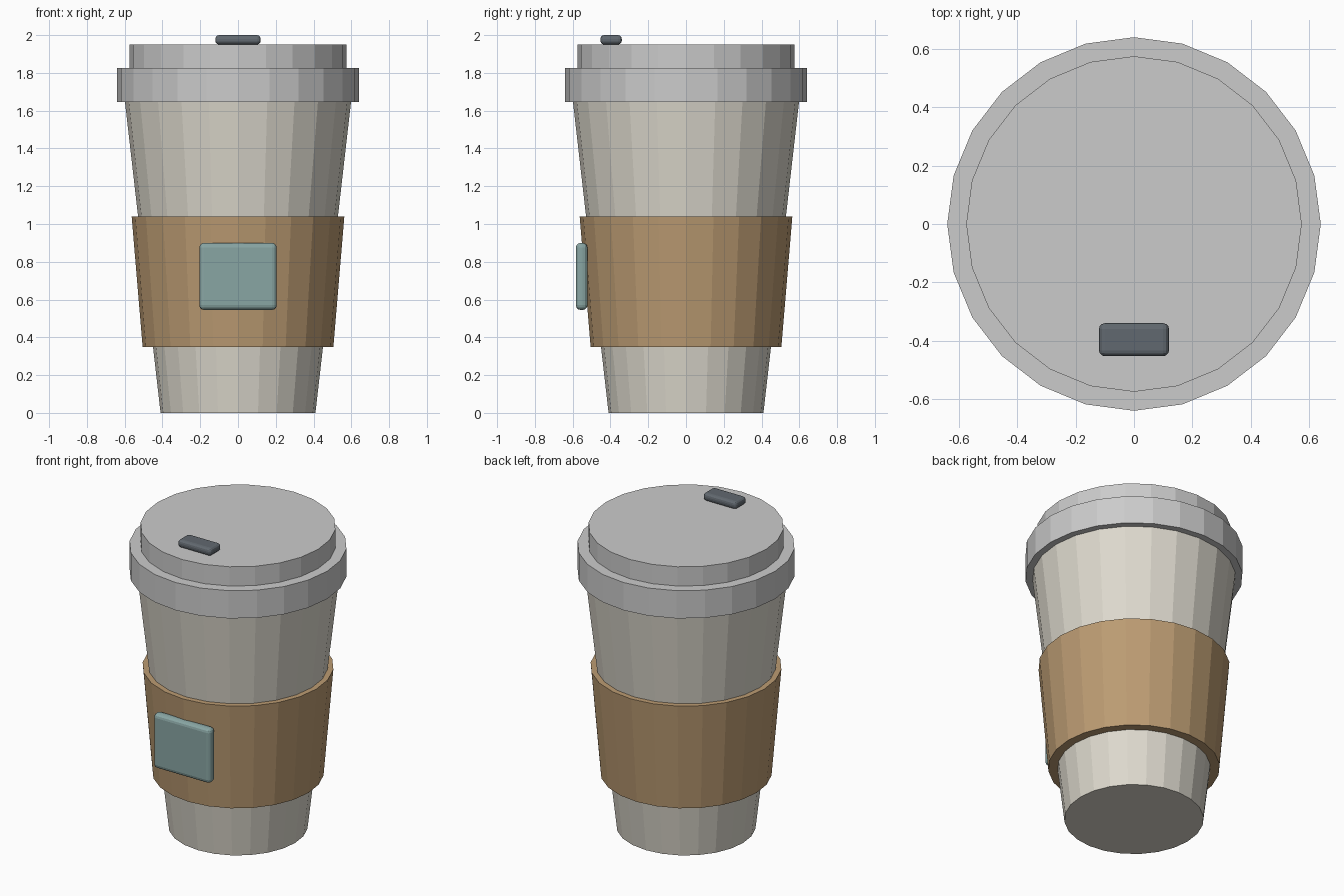
import bpy

if "Cube" in bpy.data.objects:
    bpy.data.objects.remove(bpy.data.objects["Cube"])

SIDES = 24


def paint(obj, name, color):
    mat = bpy.data.materials.get(name) or bpy.data.materials.new(name)
    mat.diffuse_color = (*color, 1)
    mat.use_nodes = True
    mat.node_tree.nodes["Principled BSDF"].inputs["Base Color"].default_value = mat.diffuse_color
    obj.data.materials.append(mat)


def frustum(name, r_low, r_high, z0, z1):
    bpy.ops.mesh.primitive_cone_add(vertices=SIDES, radius1=r_low, radius2=r_high,
                                    depth=z1 - z0, location=(0, 0, (z0 + z1) / 2))
    obj = bpy.context.object
    obj.name = name
    return obj


def rounded_box(name, lo, hi, bevel):
    bpy.ops.mesh.primitive_cube_add(size=1, location=[(a + b) / 2 for a, b in zip(lo, hi)])
    obj = bpy.context.object
    obj.name = name
    obj.scale = [b - a for a, b in zip(lo, hi)]
    bpy.ops.object.transform_apply(location=False, rotation=False, scale=True)
    mod = obj.modifiers.new("bevel", "BEVEL")
    mod.width = bevel
    mod.segments = 3
    return obj


# Tapered paper cup
cup = frustum("cup", 0.41, 0.60, 0.0, 1.66)
paint(cup, "paper", (0.72, 0.69, 0.61))

# Cardboard sleeve with its front label
sleeve = frustum("sleeve", 0.505, 0.563, 0.35, 1.04)
paint(sleeve, "cardboard", (0.50, 0.33, 0.17))
label = rounded_box("label", (-0.205, -0.583, 0.545), (0.205, -0.522, 0.90), 0.025)
paint(label, "label_teal", (0.25, 0.38, 0.37))

# Stepped lid with a sip opening
lid_rim = frustum("lid_rim", 0.64, 0.64, 1.645, 1.825)
lid_top = frustum("lid_top", 0.575, 0.575, 1.825, 1.95)
for part in (lid_rim, lid_top):
    paint(part, "lid_grey", (0.71, 0.71, 0.69))
sip_hole = rounded_box("sip_hole", (-0.12, -0.453, 1.95), (0.12, -0.34, 2.0), 0.02)
paint(sip_hole, "dark", (0.12, 0.14, 0.16))
